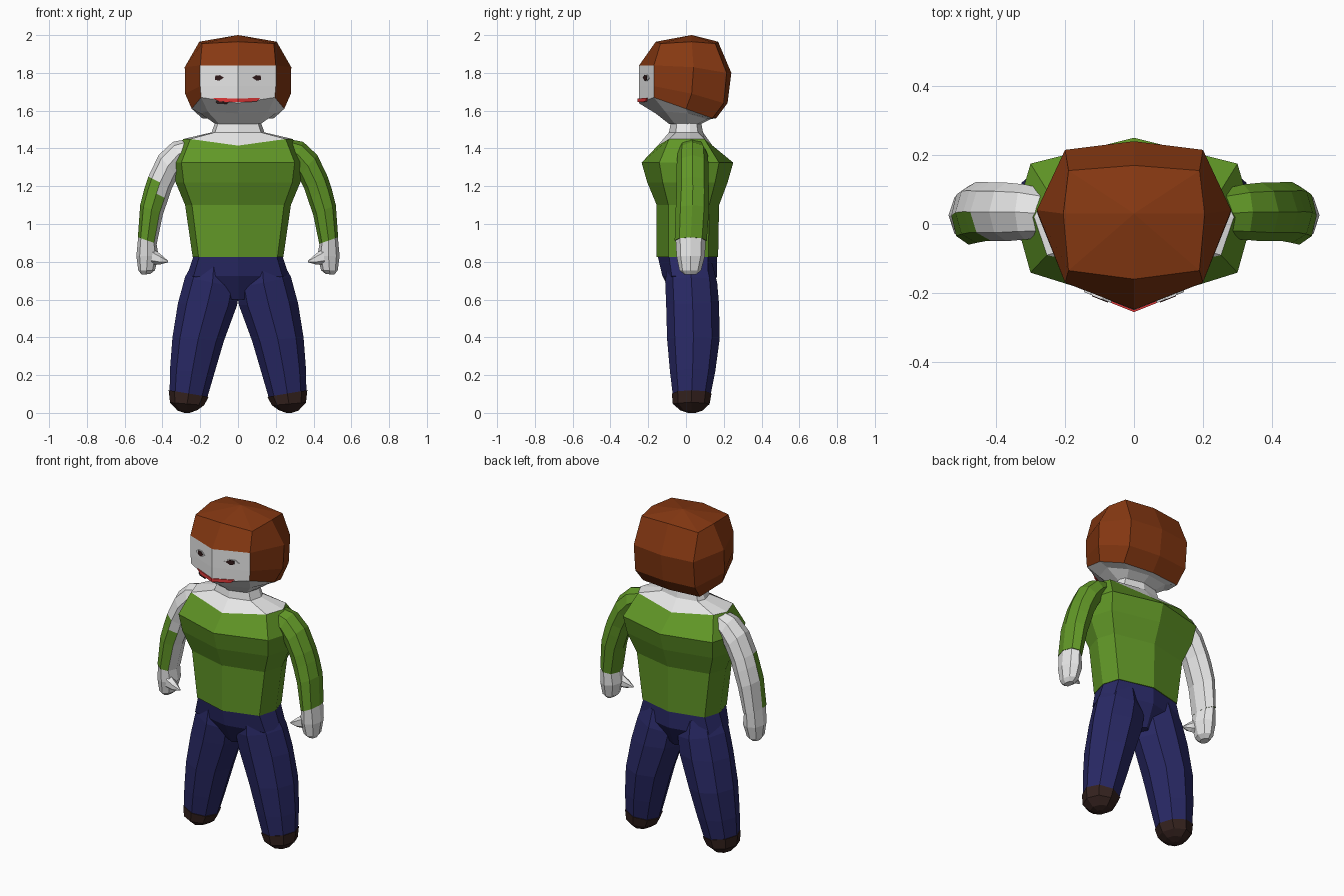
import bpy, bmesh, math
from mathutils import Vector

if "Cube" in bpy.data.objects:
    bpy.data.objects.remove(bpy.data.objects["Cube"])


def material(name, rgb):
    m = bpy.data.materials.new(name)
    m.diffuse_color = (*rgb, 1)
    m.use_nodes = True
    m.node_tree.nodes["Principled BSDF"].inputs["Base Color"].default_value = m.diffuse_color
    return m


SKIN = material("pale_skin", (0.8, 0.8, 0.8))
GREEN = material("green_cloth", (0.12, 0.31, 0.02))
BLUE = material("navy_cloth", (0.022, 0.022, 0.13))
BROWN = material("dark_leather", (0.035, 0.016, 0.013))
HAIR = material("auburn_hair", (0.24, 0.04, 0.006))
RED = material("lip_red", (0.75, 0.04, 0.04))
DARK = material("eye_dark", (0.03, 0.01, 0.01))


def loft(name, rings, mats, rule=None):
    """Skin closed rings of equal length; rule(centre, normal) picks the slot."""
    bm = bmesh.new()
    vs = [[bm.verts.new(p) for p in r] for r in rings]
    n = len(rings[0])
    for a, b in zip(vs, vs[1:]):
        for i in range(n):
            j = (i + 1) % n
            bm.faces.new((a[i], a[j], b[j], b[i]))
    bm.faces.new(vs[0])
    bm.faces.new(vs[-1])
    bmesh.ops.remove_doubles(bm, verts=bm.verts, dist=0.0005)
    bmesh.ops.recalc_face_normals(bm, faces=bm.faces)
    if rule:
        for f in bm.faces:
            f.normal_update()
            f.material_index = rule(f.calc_center_median(), f.normal)
    me = bpy.data.meshes.new(name)
    bm.to_mesh(me)
    bm.free()
    for m in mats:
        me.materials.append(m)
    ob = bpy.data.objects.new(name, me)
    bpy.context.collection.objects.link(ob)
    return ob


def mirror_ring(half):
    """Five points from front centre to back centre, mirrored to eight."""
    return list(half) + [(-x, y, z) for x, y, z in half[3:0:-1]]


def body_ring(z, w, f, b, dz=0.0):
    return mirror_ring([(0, f, z + dz), (0.87 * w, 0.6 * f, z), (w, 0.02, z),
                        (0.87 * w, 0.7 * b, z), (0, b, z + dz)])


def limb_ring(s, outer, inner, y0, y1, n=8):
    """Oval ring between an outer and an inner (x, z) point."""
    o, i = Vector((outer[0], 0, outer[1])), Vector((inner[0], 0, inner[1]))
    c, u = (o + i) / 2, (o - i) / 2
    pts = []
    for k in range(n):
        a = 2 * math.pi * k / n
        p = c + u * math.cos(a)
        pts.append((s * p.x, (y0 + y1) / 2 + (y1 - y0) / 2 * math.sin(a), p.z))
    return pts


# Shirt body
neckline = body_ring(1.45, 0.29, -0.15, 0.14, -0.035)
loft("shirt", [body_ring(0.825, 0.24, -0.155, 0.17), body_ring(1.1, 0.28, -0.155, 0.175),
               body_ring(1.22, 0.33, -0.205, 0.22), body_ring(1.325, 0.345, -0.235, 0.25),
               neckline], [GREEN])

# Bare shoulders and neck
loft("neck", [neckline, body_ring(1.485, 0.14, -0.09, 0.09),
              body_ring(1.54, 0.12, -0.08, 0.08)], [SKIN])

# Head and hair: front panels and underside are skin, the rest is hair
head = [
    [(0, -.09, 1.53), (.1, -.06, 1.53), (.12, .01, 1.53), (.1, .06, 1.53), (0, .08, 1.53)],
    [(0, -.16, 1.585), (.16, -.11, 1.595), (.2, .01, 1.585), (.13, .11, 1.555), (0, .13, 1.555)],
    [(0, -.25, 1.64), (.195, -.17, 1.67), (.245, 0, 1.61), (.19, .14, 1.56), (0, .16, 1.56)],
    [(0, -.25, 1.73), (.2, -.17, 1.73), (.28, .03, 1.69), (.2, .2, 1.64), (0, .22, 1.64)],
    [(0, -.248, 1.84), (.2, -.17, 1.84), (.282, .04, 1.83), (.2, .215, 1.8), (0, .24, 1.8)],
    [(0, -.16, 1.965), (.19, -.135, 1.955), (.205, .03, 1.965), (.19, .155, 1.955), (0, .17, 1.965)],
    [(0, .03, 2.0)] * 5,
]


def head_rule(c, n):
    face = c.y < -0.19 and abs(c.x) < 0.15 and c.z < 1.84
    under = n.z < -0.5 and c.z < 1.64 and c.y < 0.14
    jaw = c.z < 1.625 and c.y < 0.1
    return 0 if face or under or jaw else 1


hd = [mirror_ring(h) for h in head[:-1]]
hd.append([(0.002 * math.sin(k * math.pi / 4), 0.03 - 0.002 * math.cos(k * math.pi / 4), 2.0)
           for k in range(8)])
loft("head", hd, [SKIN, HAIR], head_rule)


# Painted face plates lying on the angled front panels
def face_y(x):
    return -0.2505 + 0.4 * abs(x)


def plate(name, outline, mat):
    front = [(x, face_y(x) - 0.005, z) for x, z in outline]
    back = [(x, y + 0.008, z) for x, y, z in front]
    return loft(name, [front, back], [mat])


for side, s in (("right", -1), ("left", 1)):
    plate(side + "_eye_white", [(s * x, z) for x, z in
          ((.065, 1.775), (.09, 1.79), (.125, 1.787), (.145, 1.77), (.115, 1.757), (.085, 1.76))], SKIN)
    e = plate(side + "_eye", [(s * x, z) for x, z in
              ((.075, 1.775), (.095, 1.788), (.12, 1.785), (.122, 1.764), (.1, 1.758))], DARK)
    e.location.y = -0.003
    # Lips, one half on each side of the face crease
    w = 0.135 if s < 0 else 0.12
    plate(side + "_lip", [(0, 1.645), (s * 0.1, 1.648), (s * w, 1.668), (0, 1.664)], RED)
plate("lip_shadow", [(-.05, 1.645), (-.12, 1.65), (-.11, 1.638), (-.06, 1.636)], DARK)

# Trouser seat
loft("trouser_seat", [body_ring(0.83, 0.235, -0.15, 0.165), body_ring(0.725, 0.27, -0.125, 0.165),
                      body_ring(0.6, 0.05, -0.06, 0.11)], [BLUE])

# Sleeve colouring: the right arm is bare at the top, the back and the inside
def bare_rule(c, n):
    check = 1.115 < c.z < 1.2 and n.y < -0.5 and n.x > 0.0
    return 0 if c.z > 1.235 or n.y > 0.25 or n.x > 0.6 or check else 1


for side, s in (("right", -1), ("left", 1)):
    # Trouser legs
    leg = [((.225, .82), (.03, .76), -.10, .14), ((.28, .72), (-.01, .66), -.11, .165),
           ((.318, .58), (.005, .57), -.105, .175), ((.347, .4), (.075, .38), -.1, .178),
           ((.36, .23), (.125, .21), -.085, .155), ((.362, .11), (.163, .08), -.07, .13)]
    loft(side + "_trouser_leg", [limb_ring(s, *r) for r in leg], [BLUE])
    # Shoes
    shoe = [((.367, .12), (.155, .085), -.075, .135), ((.36, .055), (.18, .04), -.07, .125),
            ((.32, .012), (.215, .015), -.03, .09), ((.285, 0), (.255, .0), .01, .05)]
    loft(side + "_shoe", [limb_ring(s, *r) for r in shoe], [BROWN])
    # Arms
    arm = [((.265, 1.45), (.24, 1.36), -.04, .10), ((.345, 1.435), (.29, 1.30), -.045, .115),
           ((.42, 1.365), (.32, 1.25), -.05, .12), ((.475, 1.25), (.35, 1.19), -.05, .12),
           ((.495, 1.19), (.37, 1.13), -.05, .122), ((.518, 1.1), (.398, 1.05), -.055, .122),
           ((.53, .93), (.43, .895), -.06, .11)]
    loft(side + "_arm", [limb_ring(s, *r) for r in arm], [SKIN, GREEN],
         bare_rule if s < 0 else lambda c, n: 1)
    # Hands
    hand = [((.528, .935), (.432, .9), -.055, .105), ((.538, .83), (.42, .83), -.05, .10),
            ((.528, .755), (.44, .755), -.035, .08), ((.51, .732), (.465, .735), -.01, .055)]
    loft(side + "_hand", [limb_ring(s, *r) for r in hand], [SKIN])
    # Thumbs
    thumb = [((.46, .785), (.45, .87), -.045, .02), ((.415, .785), (.41, .84), -.045, .005),
             ((.372, .797), (.37, .805), -.03, -.02)]
    loft(side + "_thumb", [limb_ring(s, *r, n=6) for r in thumb], [SKIN])
